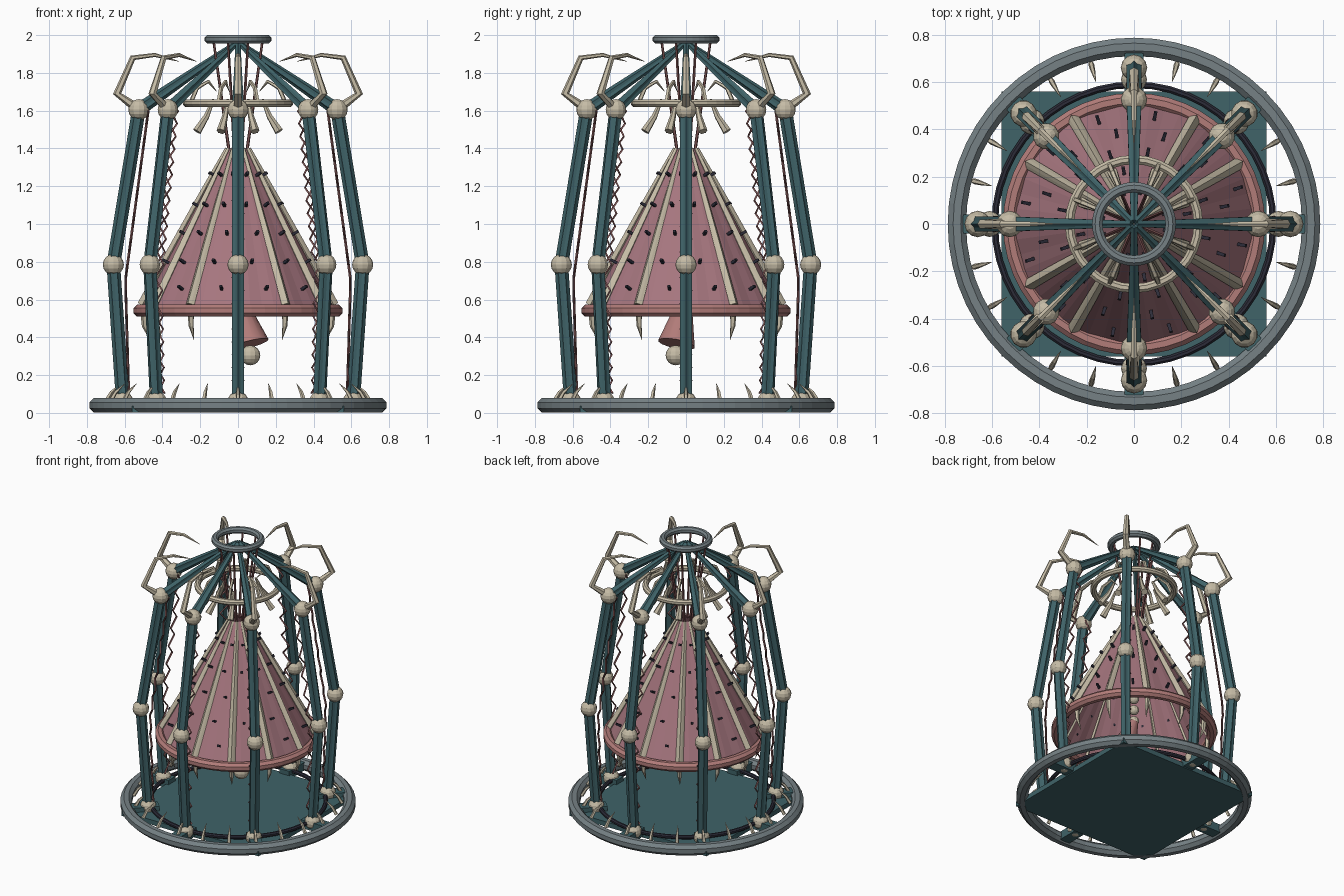
import bpy, bmesh, math
from mathutils import Vector, Matrix

old = bpy.data.objects.get("Cube")
if old:
    bpy.data.objects.remove(old, do_unlink=True)


def material(name, rgb):
    m = bpy.data.materials.new(name)
    m.use_nodes = True
    m.diffuse_color = (*rgb, 1)
    m.node_tree.nodes["Principled BSDF"].inputs["Base Color"].default_value = (*rgb, 1)
    return m


TEAL = material("teal metal", (0.05, 0.125, 0.14))
GREY = material("grey metal", (0.18, 0.22, 0.235))
BONE = material("bone cream", (0.56, 0.5, 0.38))
SKIRT = material("dusty pink", (0.38, 0.18, 0.21))
RIM = material("flesh pink", (0.44, 0.2, 0.19))
CORD = material("dark cord", (0.2, 0.085, 0.085))
DARK = material("dark iron", (0.025, 0.025, 0.04))


def finish(name, bm, mat, smooth=0):
    bmesh.ops.recalc_face_normals(bm, faces=bm.faces)
    me = bpy.data.meshes.new(name)
    bm.to_mesh(me)
    bm.free()
    me.materials.append(mat)
    ob = bpy.data.objects.new(name, me)
    bpy.context.collection.objects.link(ob)
    if smooth:
        bpy.ops.object.select_all(action="DESELECT")
        ob.select_set(True)
        bpy.context.view_layer.objects.active = ob
        bpy.ops.object.shade_smooth_by_angle(angle=math.radians(smooth))
    return ob


def bridge(bm, a, b):
    for i in range(len(a)):
        j = (i + 1) % len(a)
        bm.faces.new((a[i], a[j], b[j], b[i]))


def tube(bm, path, radii, sides=6, flute=1.0, turn=0.0):
    """Tapered tube along a path, turned about z; flute pulls in every other point."""
    rot = Matrix.Rotation(turn, 3, "Z")
    pts = [Vector(p) for p in path]
    loops = []
    for i, p in enumerate(pts):
        t = (pts[min(i + 1, len(pts) - 1)] - pts[max(i - 1, 0)]).normalized()
        n = t.cross(Vector((0, 1, 0))).normalized()
        side = t.cross(n)
        ring = []
        for k in range(sides):
            a = math.tau * k / sides
            r = radii[i] * (flute if k % 2 else 1)
            ring.append(bm.verts.new(rot @ (p + (n * math.cos(a) + side * math.sin(a)) * r)))
        loops.append(ring)
    for a, b in zip(loops, loops[1:]):
        bridge(bm, a, b)
    bm.faces.new(loops[0])
    bm.faces.new(loops[-1])


def hoop(name, mat, major, minor, z, segs=48, sides=8):
    bm = bmesh.new()
    loops = []
    for i in range(segs):
        a = math.tau * i / segs
        loop = []
        for k in range(sides):
            b = math.tau * (k + 0.5) / sides
            r = major + minor * math.cos(b)
            loop.append(bm.verts.new((r * math.cos(a), r * math.sin(a), z + minor * math.sin(b))))
        loops.append(loop)
    for i in range(segs):
        bridge(bm, loops[i - 1], loops[i])
    return finish(name, bm, mat)


def ball(bm, centre, r, turn=0.0):
    m = Matrix.Rotation(turn, 4, "Z") @ Matrix.Translation(centre)
    bmesh.ops.create_uvsphere(bm, u_segments=12, v_segments=8, radius=r, matrix=m)


def box(bm, centre, size, turn=0.0, tilt=0.0):
    m = Matrix.Rotation(turn, 4, "Z") @ Matrix.Translation(centre) @ Matrix.Rotation(tilt, 4, "Y")
    bmesh.ops.create_cube(bm, size=1, matrix=m @ Matrix.Diagonal((*size, 1)))


def around(name, mat, count, build, offset=0.0, smooth=0):
    """Repeat a part evenly about the z axis."""
    bm = bmesh.new()
    for i in range(count):
        build(bm, math.tau * (i + offset) / count)
    return finish(name, bm, mat, smooth)


# Base: hoop, square floor, short spokes and inner hoop
hoop("base_ring", GREY, 0.748, 0.042, 0.04, 56)
hoop("inner_floor_ring", DARK, 0.588, 0.015, 0.055)
floor = bmesh.new()
box(floor, (0, 0, 0.02), (1.12, 1.12, 0.035))
finish("floor_plate", floor, TEAL)
around("floor_spokes", TEAL, 8, lambda bm, a: box(bm, (0.645, 0, 0.04), (0.21, 0.08, 0.06), a))

# Cage: bent fluted bars with ball joints
FOOT, MID, TOP, PEAK = (0.61, 0, 0.06), (0.66, 0, 0.785), (0.525, 0, 1.605), (0.01, 0, 1.955)


def bar(bm, a):
    tube(bm, (FOOT, MID), (0.036, 0.036), 12, 0.78, a)
    tube(bm, (MID, TOP), (0.036, 0.036), 12, 0.78, a)
    tube(bm, (TOP, PEAK), (0.036, 0.015), 12, 0.78, a)


def joints(bm, a):
    ball(bm, FOOT, 0.055, a)
    ball(bm, MID, 0.056, a)
    ball(bm, TOP, 0.056, a)


around("cage_bars", TEAL, 8, bar)
around("bar_joints", BONE, 8, joints)
hoop("top_ring", GREY, 0.155, 0.024, 1.978, 32)

# Bone claws arching over the shoulders, and the small spikes at the base
CLAW = [(0.53, 0, 1.61), (0.64, 0, 1.69), (0.557, 0, 1.88), (0.44, 0, 1.895), (0.31, 0, 1.86)]
around("shoulder_claws", BONE, 8,
       lambda bm, a: tube(bm, CLAW, (0.026, 0.022, 0.016, 0.011, 0.001), 6, 1, a))
SPIKE = [(0.7, 0, 0.06), (0.67, 0, 0.11), (0.62, 0, 0.155)]
around("base_spikes", BONE, 24, lambda bm, a: tube(bm, SPIKE, (0.013, 0.01, 0.001), 5, 1, a))

# Wavy cords hanging inside each bar
def wavy_cord(bm, a):
    pts = []
    for i in range(23):
        z = 1.6 - i * 0.068
        r = 0.475 + (1.6 - z) * 0.135 if z > 0.7 else 0.596 - (0.7 - z) * 0.03
        pts.append((r, 0.028 * (-1) ** i, z))
    tube(bm, pts, [0.007] * len(pts), 4, 1, a)


around("wavy_cords", CORD, 8, wavy_cord)

# Skirt: thin gathered cone with a rolled rim
Z0, Z1, R0, R1 = 0.55, 1.4, 0.515, 0.055


def skirt_r(z):
    return R0 + (R1 - R0) * (z - Z0) / (Z1 - Z0)


skirt = bmesh.new()
rows = []
for j in range(6):
    z = Z0 + (Z1 - Z0) * j / 5
    rows.append([])
    for i in range(48):
        a = math.tau * i / 48
        r = skirt_r(z) * (0.985 + 0.015 * math.cos(12 * a))
        rows[-1].append(skirt.verts.new((r * math.cos(a), r * math.sin(a), z)))
for lo, hi in zip(rows, rows[1:]):
    bridge(skirt, lo, hi)
skirt_ob = finish("skirt", skirt, SKIRT)
skirt_ob.modifiers.new("thickness", "SOLIDIFY").thickness = 0.01
hoop("skirt_rim", RIM, 0.522, 0.034, 0.542)

# Ribs, hanging fangs and dark studs on the skirt
RIB = [(skirt_r(z) + 0.004, 0, z) for z in (0.57, 0.85, 1.12, 1.4)]
around("skirt_ribs", BONE, 12,
       lambda bm, a: tube(bm, RIB, (0.026, 0.023, 0.018, 0.01), 8, 0.75, a))
FANG = [(0.5, 0, 0.54), (0.495, 0, 0.46), (0.465, 0, 0.385)]
around("rim_fangs", BONE, 12, lambda bm, a: tube(bm, FANG, (0.018, 0.014, 0.001), 5, 1, a))


def studs(bm, a):
    for i, z in enumerate((0.66, 0.8, 0.95, 1.1, 1.26)):
        box(bm, (skirt_r(z) + 0.005, 0, z), (0.05, 0.014, 0.014), a + (-1) ** i * 0.07, -0.5)


around("skirt_studs", DARK, 12, studs, 0.5)

# Suspension cords and the bone hoop with its hooks and tusks
around("suspension_cords", CORD, 8,
       lambda bm, a: tube(bm, ((0.05, 0, 1.38), (0.14, 0, 1.97)), (0.009, 0.007), 5, 1, a), 0.5)
hoop("bone_hoop", BONE, 0.272, 0.021, 1.64, 32)
HOOK = [(0.272, 0, 1.64), (0.235, 0, 1.72), (0.17, 0, 1.755), (0.12, 0, 1.7)]
around("hoop_hooks", BONE, 8, lambda bm, a: tube(bm, HOOK, (0.012, 0.012, 0.01, 0.001), 5, 1, a), 0.5)
TUSK = [(0.14, 0, 1.66), (0.18, 0, 1.57), (0.235, 0, 1.49)]
around("hoop_tusks", BONE, 8, lambda bm, a: tube(bm, TUSK, (0.008, 0.016, 0.024), 6, 1, a), 0.5)

# Clapper: tilted bell, ball and a string of beads
clapper = bmesh.new()
tube(clapper, ((0, 0, 0.62), (0.065, -0.05, 0.365)), (0.03, 0.1), 14)
finish("clapper_bell", clapper, RIM, 40)
beads = bmesh.new()
ball(beads, (0.065, -0.055, 0.305), 0.053)
for i in range(9):
    ball(beads, (0, 0, 0.62 + i * 0.085), 0.034)
finish("clapper_beads", beads, BONE)
